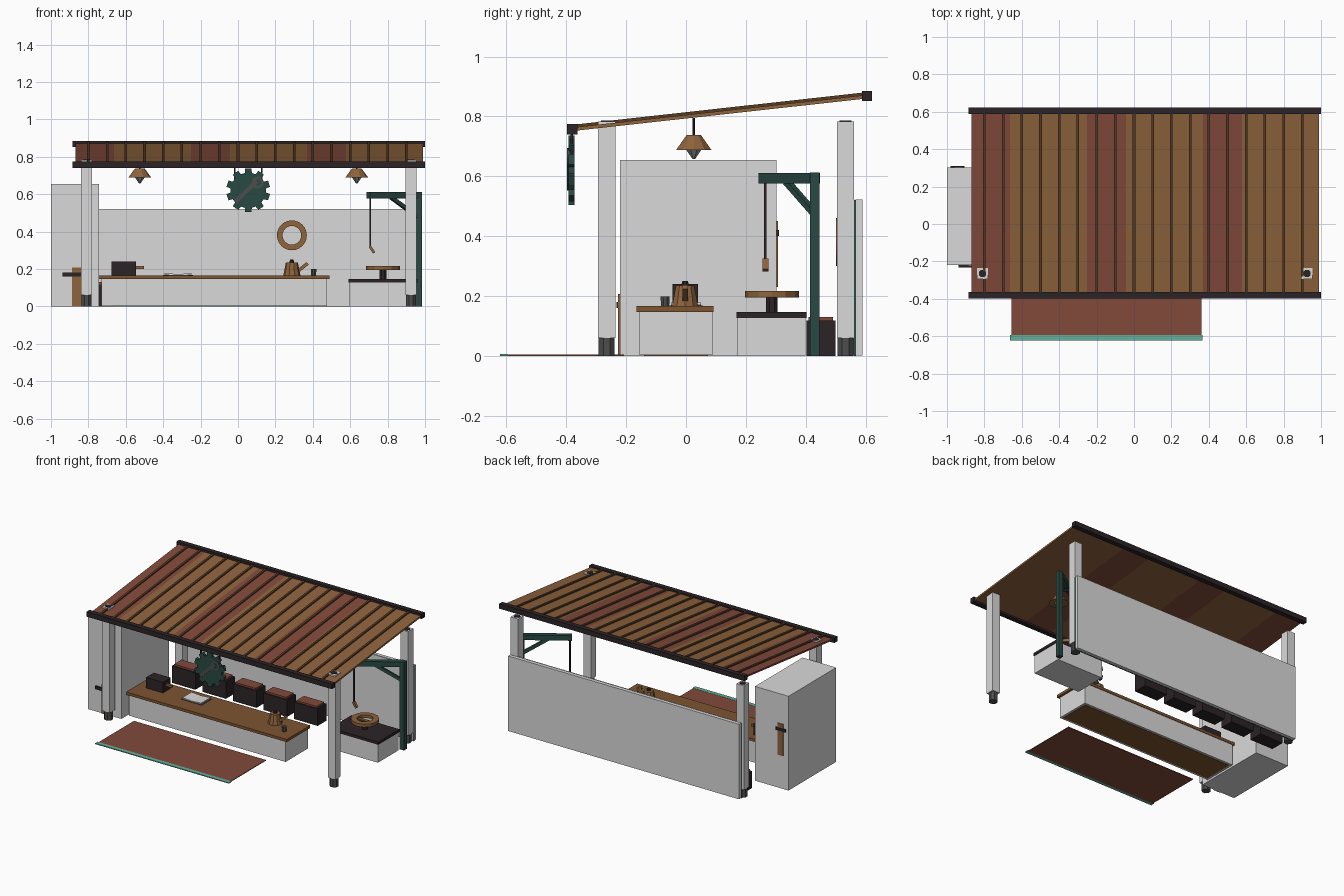
import bpy, bmesh, math
from mathutils import Vector, Matrix

if "Cube" in bpy.data.objects:
    bpy.data.objects.remove(bpy.data.objects["Cube"], do_unlink=True)


def material(name, r, g, b):
    m = bpy.data.materials.new(name)
    m.use_nodes = True
    m.diffuse_color = (r, g, b, 1)
    m.node_tree.nodes["Principled BSDF"].inputs["Base Color"].default_value = (r, g, b, 1)
    return m


WOOD = material("warm wood", .27, .125, .045)
BENCH = material("bench wood", .21, .09, .03)
RIB = material("dark wood", .095, .045, .018)
RED = material("rust red", .225, .068, .043)
DARK = material("charcoal brown", .025, .017, .019)
GREY = material("pale grey", .7, .7, .7)
GREEN = material("deep green", .022, .065, .055)
TEAL = material("teal", .13, .43, .33)
METAL = material("dark metal", .075, .075, .075)
STEEL = material("dull steel", .25, .25, .25)


def finish(name, bm, mat, matrix=None, smooth=False):
    bmesh.ops.recalc_face_normals(bm, faces=bm.faces)
    me = bpy.data.meshes.new(name)
    bm.to_mesh(me)
    bm.free()
    me.materials.append(mat)
    ob = bpy.data.objects.new(name, me)
    bpy.context.collection.objects.link(ob)
    if matrix:
        ob.matrix_world = matrix
    return ob


def box(name, x, y, z, mat):
    """Box from (low, high) pairs."""
    bm = bmesh.new()
    bmesh.ops.create_cube(bm, size=1)
    lo, hi = Vector((x[0], y[0], z[0])), Vector((x[1], y[1], z[1]))
    for v in bm.verts:
        v.co = Vector([(a + b) / 2 + c * (b - a) for a, b, c in zip(lo, hi, v.co)])
    return finish(name, bm, mat)


def strut(name, p, q, w, h, mat):
    """Rectangular bar running from p to q."""
    p, q = Vector(p), Vector(q)
    d = q - p
    bm = bmesh.new()
    bmesh.ops.create_cube(bm, size=1)
    bmesh.ops.scale(bm, vec=(w, d.length, h), verts=bm.verts)
    rot = d.to_track_quat('Y', 'Z').to_matrix().to_4x4()
    return finish(name, bm, mat, Matrix.Translation((p + q) / 2) @ rot)


def cone(name, x, y, z, r0, r1, mat, n=8):
    """Upright cylinder or frustum between two heights."""
    bm = bmesh.new()
    bmesh.ops.create_cone(bm, cap_ends=True, segments=n, radius1=r0, radius2=r1,
                          depth=z[1] - z[0])
    bmesh.ops.rotate(bm, verts=bm.verts, matrix=Matrix.Rotation(math.pi / n, 3, 'Z'))
    return finish(name, bm, mat, Matrix.Translation((x, y, (z[0] + z[1]) / 2)))


def ring(name, centre, ro, ri, depth, n, mat, upright=False):
    """Flat ring with a square section."""
    bm = bmesh.new()
    h = depth / 2
    vs = [bm.verts.new((r, 0, z)) for r, z in ((ri, -h), (ro, -h), (ro, h), (ri, h))]
    es = [bm.edges.new((vs[i], vs[i - 1])) for i in range(4)]
    bmesh.ops.spin(bm, geom=vs + es, axis=(0, 0, 1), cent=(0, 0, 0),
                   angle=math.tau, steps=n)
    bmesh.ops.remove_doubles(bm, verts=bm.verts, dist=.0005)
    m = Matrix.Translation(centre)
    if upright:
        m = m @ Matrix.Rotation(math.pi / 2, 4, 'X')
    return finish(name, bm, mat, m)


# Sloped roof: coloured panels, raised ribs and end beams
Y0, Y1, Z0, Z1 = -.38, .605, .757, .866
PANEL = 1.86 / 9
for i in range(9):
    xc = -.87 + PANEL * (i + .5)
    strut(f"roof_panel_{i}", (xc, Y0, Z0), (xc, Y1, Z1), PANEL, .012,
          WOOD if i % 3 else RED)
for i in range(18):
    xc = -.8 + .1 * i
    strut(f"roof_rib_{i}", (xc, Y0 + .01, Z0 + .01), (xc, Y1 + .008, Z1 + .01),
          .014, .012, RIB)
for name, y, z in (("front_beam", -.38, .757), ("back_beam", .605, .868)):
    box(name, (-.886, 1), (y - .017, y + .017), (z - .017, z + .017), DARK)

# Posts with metal feet and caps
for side, x in (("right", -.81), ("left", .925)):
    for end, y in (("front", -.265), ("back", .533)):
        box(f"{end}_{side}_post", (x - .029, x + .029), (y - .029, y + .029),
            (.06, .783), GREY)
        cone(f"{end}_{side}_foot", x, y, (0, .06), .029, .029, METAL)
        cone(f"{end}_{side}_cap", x, y, (.783, .786), .021, .021, DARK)

# Back wall with a thin green lining
box("back_wall", (-.82, .955), (.567, .59), (.001, .522), GREY)
box("wall_lining", (-.822, .957), (.562, .568), (0, .52), GREEN)
box("wall_face", (-.82, .955), (.559, .5625), (.001, .522), GREY)

# Tall cabinet with hung tools
box("cabinet", (-1, -.742), (-.22, .303), (0, .655), GREY)
box("front_tool_handle", (-.888, -.838), (-.228, -.22), (.002, .207), WOOD)
box("front_tool_bar", (-.938, -.838), (-.232, -.22), (.16, .18), DARK)
box("back_tool_handle", (-.96, -.918), (.303, .308), (.23, .45), WOOD)
box("back_tool_bar", (-.982, -.905), (.303, .311), (.4, .42), DARK)

# Long counter
box("counter_base", (-.73, .475), (-.155, .088), (.002, .147), GREY)
box("counter_underside", (-.715, .46), (-.14, .073), (0, .003), BENCH)
box("counter_top", (-.742, .49), (-.165, .092), (.147, .166), BENCH)

# Tool chest, open book, jug and cup on the counter
box("chest", (-.675, -.545), (-.045, .04), (.166, .24), DARK)
box("chest_handle", (-.545, -.502), (-.01, .006), (.2, .215), WOOD)
for s in (-1, 1):
    strut(f"book_page_{s}", (-.32, 0, .169), (-.32 + s * .072, 0, .174), .1, .007, GREY)
box("book_cover", (-.4, -.24), (-.056, .056), (.165, .168), METAL)
cone("jug", .288, -.003, (.166, .235), .046, .032, WOOD, 10)
cone("jug_lid", .288, -.003, (.235, .25), .014, .01, DARK)
strut("jug_spout", (.322, -.003, .19), (.372, -.003, .23), .018, .018, WOOD)
cone("cup", .404, -.07, (.166, .199), .015, .016, METAL)

# Ground mat with teal edging
box("mat", (-.655, .36), (-.6, -.207), (0, .005), RED)
box("mat_trim", (-.662, .365), (-.622, -.594), (0, .006), TEAL)

# Row of storage crates behind the counter
for i in range(5):
    x = -.7 + .235 * i
    box(f"crate_{i}", (x - .09, x + .09), (.403, .5), (0, .118), DARK)
    box(f"crate_lid_{i}", (x - .078, x + .078), (.41, .492), (.118, .13), RED)

# Side bench with a turning wheel
box("side_bench", (.597, .955), (.172, .4), (0, .127), GREY)
box("side_bench_top", (.592, .96), (.168, .402), (.127, .146), DARK)
cone("wheel_spindle", .775, .287, (.146, .2), .021, .021, DARK)
ring("wheel_ring", (.775, .287, .206), .09, .052, .021, 12, WOOD)
box("wheel_spoke", (.72, .83), (.277, .297), (.197, .205), WOOD)

# Crane with brace, rope and hook
box("crane_post", (.952, .985), (.415, .446), (0, .612), GREEN)
strut("crane_arm", (.97, .433, .594), (.697, .256, .594), .034, .035, GREEN)
strut("crane_brace", (.82, .336, .582), (.965, .43, .475), .02, .02, GREEN)
box("crane_rope", (.703, .711), (.261, .269), (.315, .58), DARK)
strut("crane_hook", (.704, .265, .322), (.728, .265, .286), .02, .014, WOOD)

# Hanging lamps
for side, x in (("right", -.525), ("left", .635)):
    cone(f"{side}_lamp_rod", x, .026, (.738, .795), .004, .004, DARK)
    cone(f"{side}_lamp_shade", x, .026, (.688, .738), .062, .025, WOOD, 10)
    cone(f"{side}_lamp_bulb", x, .026, (.658, .688), .005, .027, STEEL)

# Wreath-like ring in front of the back wall
ring("wall_ring", (.288, .512, .38), .08, .05, .02, 24, WOOD, True)

# Gear sign with a wrench emblem, hung on two links
GX, GZ, TEETH = .055, .62, 10
bm = bmesh.new()
profile = []
for k in range(TEETH):
    a = -math.pi / 2 + math.tau * k / TEETH
    for off, r in ((-.2, .095), (-.15, .118), (.15, .118), (.2, .095)):
        profile.append(bm.verts.new((GX + r * math.cos(a + off), -.392,
                                     GZ + r * math.sin(a + off))))
face = bm.faces.new(profile)
ext = bmesh.ops.extrude_face_region(bm, geom=[face])
bmesh.ops.translate(bm, vec=(0, .02, 0),
                    verts=[v for v in ext["geom"] if isinstance(v, bmesh.types.BMVert)])
finish("gear_sign", bm, GREEN)
strut("emblem_bar", (GX - .068, -.393, GZ - .06), (GX + .045, -.393, GZ + .05),
      .008, .022, METAL)
ring("emblem_ring", (GX + .05, -.394, GZ + .042), .033, .018, .006, 12, METAL, True)
for s in (-1, 1):
    x = GX + s * .072
    box(f"sign_link_{s}", (x - .004, x + .004), (-.386, -.378), (.67, .745), DARK)
